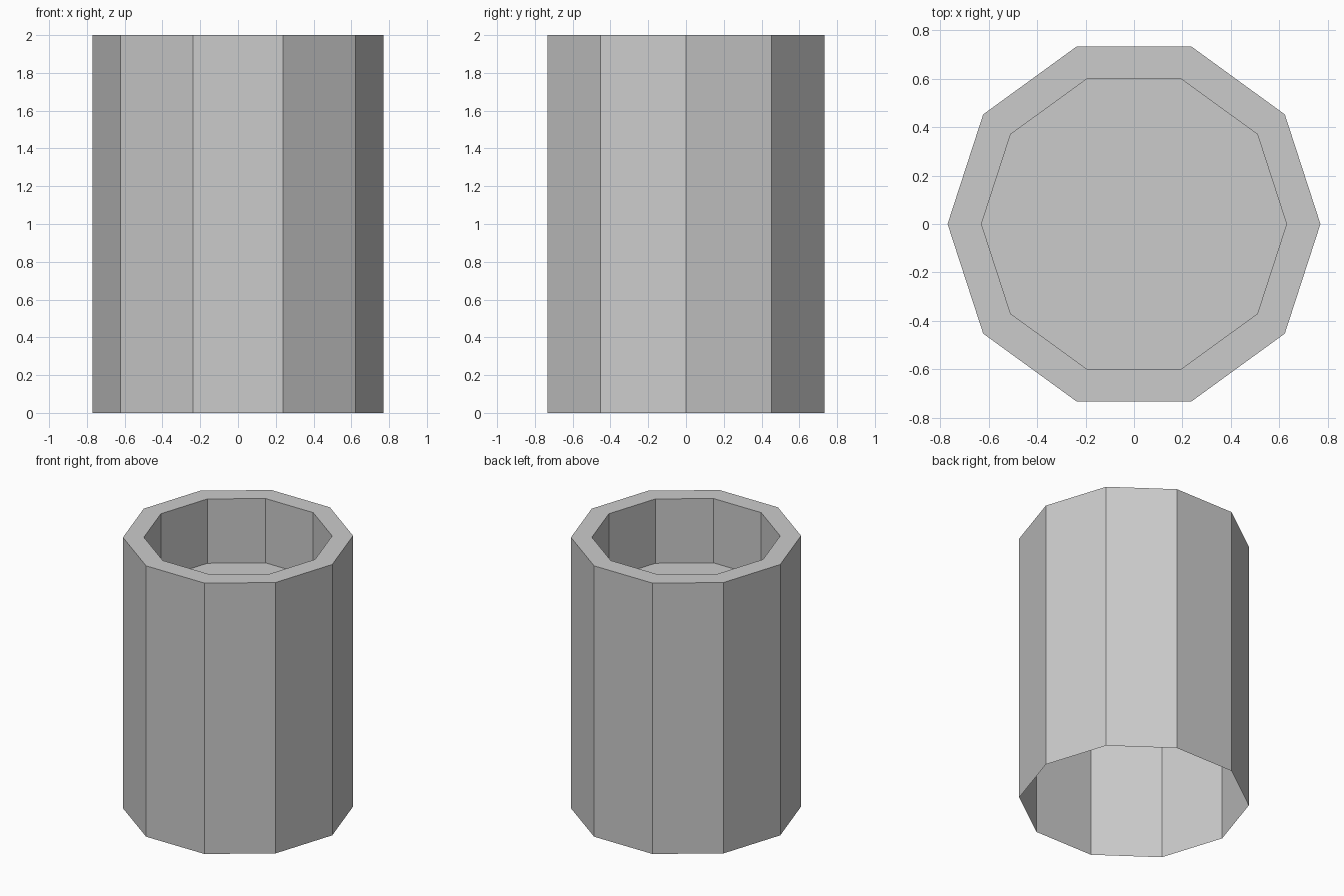
import bpy, bmesh
from math import cos, sin, tau

if "Cube" in bpy.data.objects:
    bpy.data.objects.remove(bpy.data.objects["Cube"])

SIDES = 10
# Radius and height of each ring: open foot, outer rim, inner rim, recess floor
PROFILE = [(0.77, 0.0), (0.77, 2.0), (0.63, 2.0), (0.63, 1.525)]


def ring(bm, radius, z):
    return [bm.verts.new((radius * cos(tau * i / SIDES), radius * sin(tau * i / SIDES), z))
            for i in range(SIDES)]


# Ten-sided pot: outer wall, rim, inner wall and recessed floor, open underneath
bm = bmesh.new()
rings = [ring(bm, r, z) for r, z in PROFILE]
for a, b in zip(rings, rings[1:]):
    for i in range(SIDES):
        j = (i + 1) % SIDES
        bm.faces.new((a[i], a[j], b[j], b[i]))
bm.faces.new(rings[-1])

mesh = bpy.data.meshes.new("pot")
bm.to_mesh(mesh)
bm.free()
pot = bpy.data.objects.new("pot", mesh)
bpy.context.collection.objects.link(pot)
